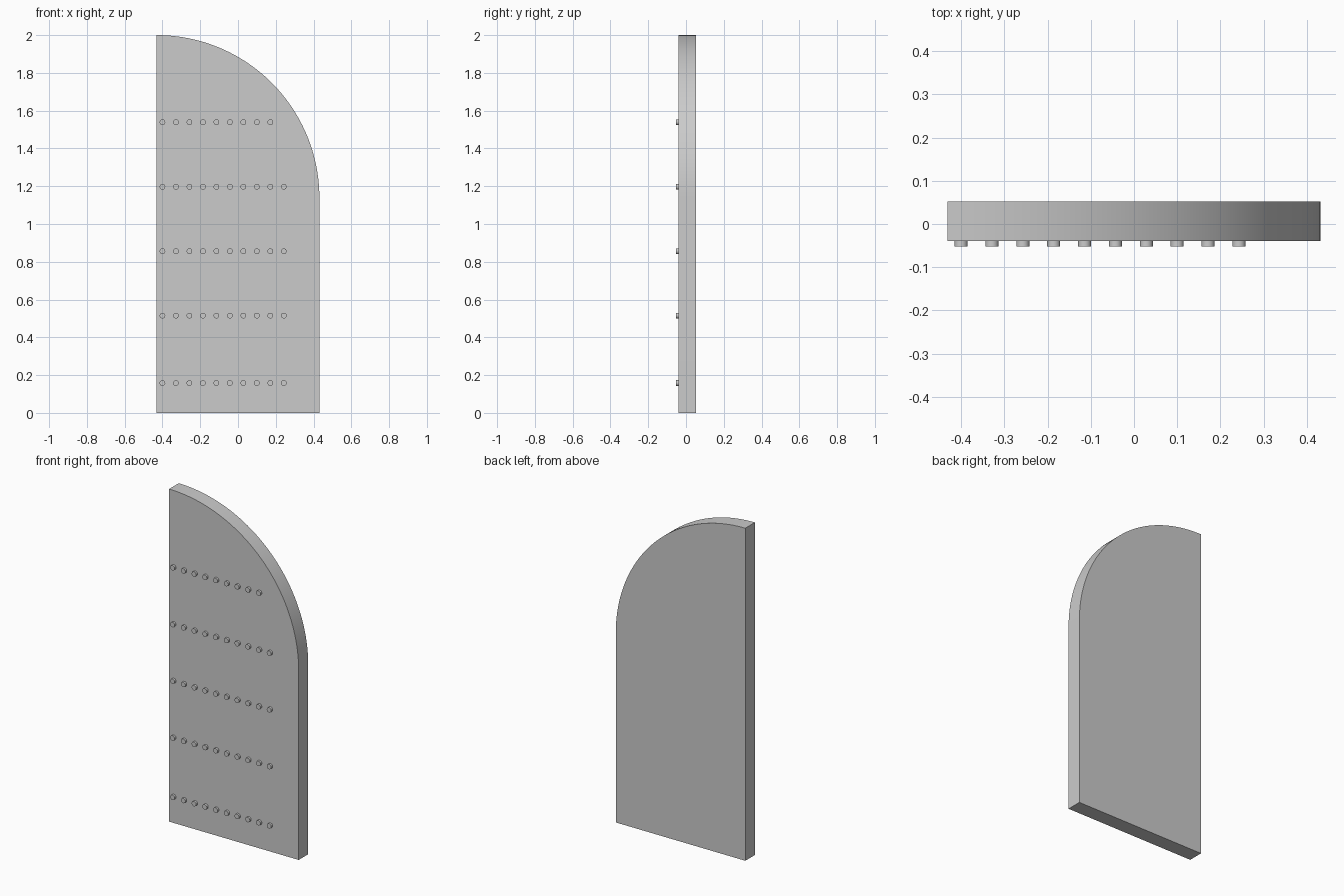
import bpy
import bmesh
from math import cos, sin, pi, radians
from mathutils import Matrix, Vector

cube = bpy.data.objects.get("Cube")
if cube:
    bpy.data.objects.remove(cube, do_unlink=True)

GREY = (0.6, 0.6, 0.6, 1.0)
grey = bpy.data.materials.new("plain grey")
grey.use_nodes = True
grey.diffuse_color = GREY
grey.node_tree.nodes["Principled BSDF"].inputs["Base Color"].default_value = GREY

HALF_WIDTH = 0.431
HEIGHT = 2.0
FRONT, BACK = -0.039, 0.052
STUD_FRONT = -0.052


def finish(name, bm):
    """Turn a bmesh into a shaded, coloured object."""
    bmesh.ops.recalc_face_normals(bm, faces=bm.faces)
    mesh = bpy.data.meshes.new(name)
    bm.to_mesh(mesh)
    bm.free()
    mesh.materials.append(grey)
    obj = bpy.data.objects.new(name, mesh)
    bpy.context.collection.objects.link(obj)
    bpy.ops.object.select_all(action="DESELECT")
    obj.select_set(True)
    bpy.context.view_layer.objects.active = obj
    bpy.ops.object.shade_smooth_by_angle(angle=radians(30))
    return obj


# Door panel: straight sides with a quarter-circle top
radius = 2 * HALF_WIDTH
steps = 48
profile = [(-HALF_WIDTH, 0), (HALF_WIDTH, 0)]
for i in range(steps + 1):
    a = pi / 2 * i / steps
    profile.append((-HALF_WIDTH + radius * cos(a), HEIGHT - radius + radius * sin(a)))

bm = bmesh.new()
face = bm.faces.new([bm.verts.new((x, FRONT, z)) for x, z in profile])
extruded = bmesh.ops.extrude_face_region(bm, geom=[face], use_keep_orig=True)
moved = [v for v in extruded["geom"] if isinstance(v, bmesh.types.BMVert)]
bmesh.ops.translate(bm, verts=moved, vec=Vector((0, BACK - FRONT, 0)))
finish("door_panel", bm)

# Rows of round studs on the front; the top row is one stud shorter
rows = [(0.158, 10), (0.515, 10), (0.856, 10), (1.197, 10), (1.539, 9)]
overlap = 0.005
depth = FRONT - STUD_FRONT + overlap
for number, (z, count) in enumerate(rows, 1):
    bm = bmesh.new()
    for i in range(count):
        place = Matrix.Translation((-0.4 + 0.0714 * i, STUD_FRONT + depth / 2, z))
        bmesh.ops.create_cone(bm, cap_ends=True, segments=32, radius1=0.015,
                              radius2=0.015, depth=depth,
                              matrix=place @ Matrix.Rotation(pi / 2, 4, "X"))
    finish(f"stud_row_{number}", bm)
